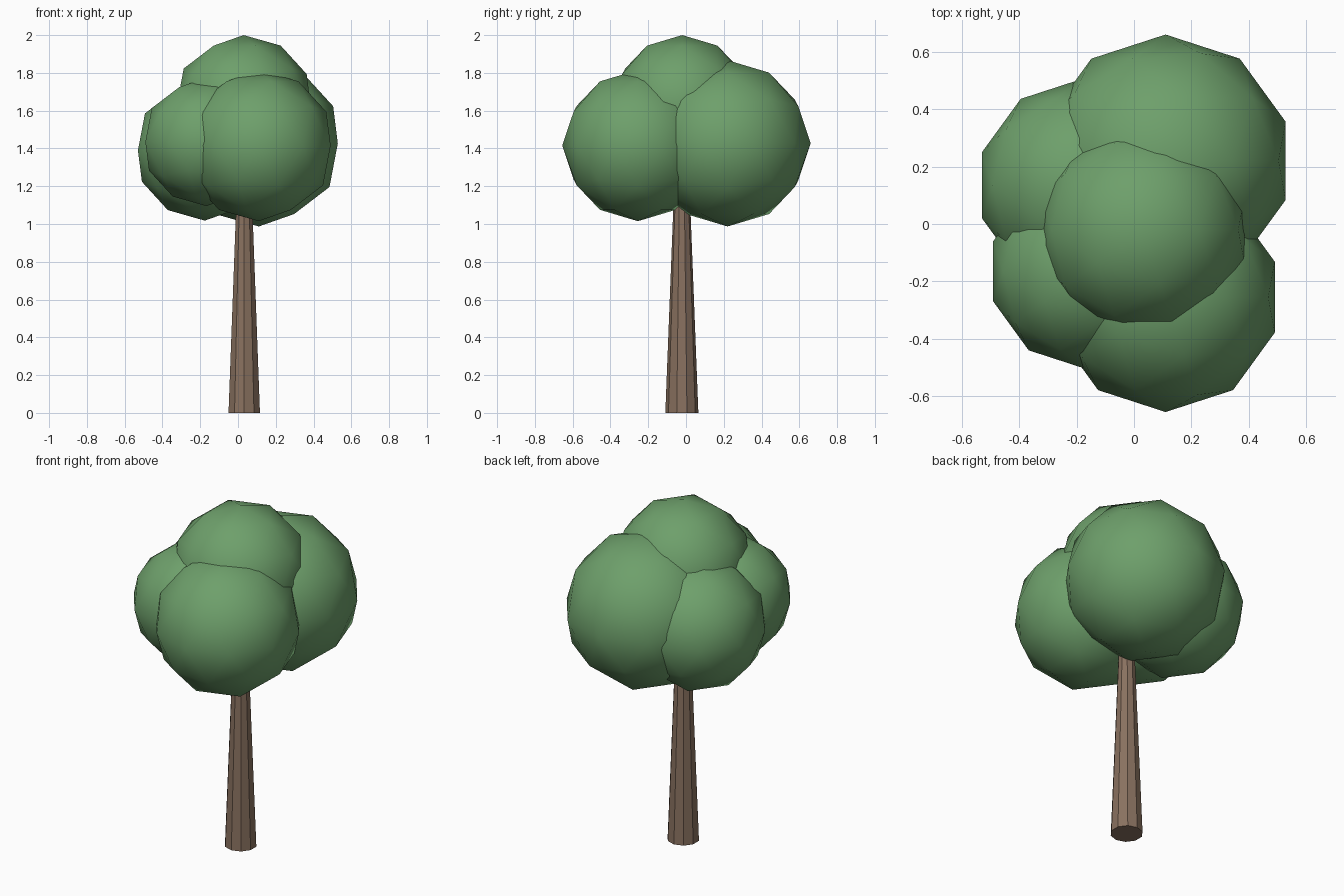
import bpy

cube = bpy.data.objects.get("Cube")
if cube:
    bpy.data.objects.remove(cube, do_unlink=True)


def make_material(name, color):
    mat = bpy.data.materials.new(name)
    mat.use_nodes = True
    mat.diffuse_color = color
    bsdf = next(n for n in mat.node_tree.nodes if n.type == "BSDF_PRINCIPLED")
    bsdf.inputs["Base Color"].default_value = color
    bsdf.inputs["Roughness"].default_value = 0.9
    return mat


leaf_green = make_material("leaf_green", (0.155, 0.35, 0.147, 1))
bark_brown = make_material("bark_brown", (0.25, 0.165, 0.115, 1))


def add_foliage(name, center, radius):
    bpy.ops.mesh.primitive_ico_sphere_add(subdivisions=2, radius=radius, location=center)
    obj = bpy.context.object
    obj.name = name
    obj.data.materials.append(leaf_green)
    bpy.ops.object.shade_smooth()


# Tapered, faceted trunk reaching up into the crown
trunk_height = 1.4
bpy.ops.mesh.primitive_cone_add(vertices=10, radius1=0.0875, radius2=0.033,
                                depth=trunk_height,
                                location=(0.033, -0.022, trunk_height / 2))
trunk = bpy.context.object
trunk.name = "trunk"
trunk.data.materials.append(bark_brown)

# Overlapping rounded clumps of leaves
clumps = {
    "foliage_top": ((0.03, -0.02, 1.627), 0.373),
    "foliage_back_left": ((0.11, 0.22, 1.427), 0.44),
    "foliage_front_left": ((0.11, -0.255, 1.415), 0.40),
    "foliage_back_right": ((-0.176, 0.135, 1.39), 0.372),
    "foliage_front_right": ((-0.167, -0.165, 1.435), 0.34),
}
for name, (center, radius) in clumps.items():
    add_foliage(name, center, radius)
